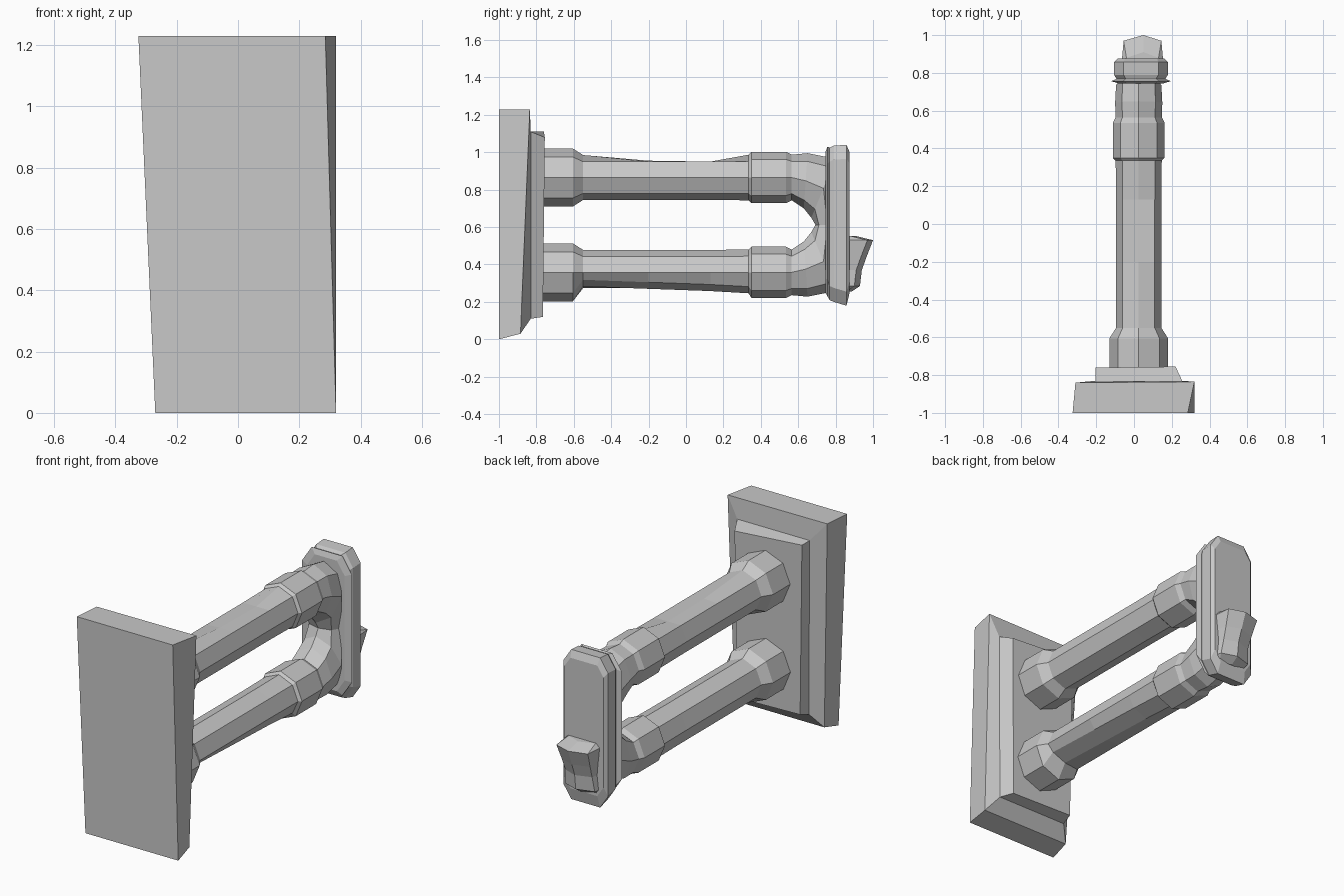
import bpy, bmesh
from math import sin, cos, pi

cube = bpy.data.objects.get("Cube")
if cube:
    bpy.data.objects.remove(cube)

grey = bpy.data.materials.new("plain_grey")
grey.use_nodes = True
colour = (0.58, 0.58, 0.58, 1)
grey.diffuse_color = colour
grey.node_tree.nodes["Principled BSDF"].inputs["Base Color"].default_value = colour

CX = 0.025      # centre line of the handle
MID = 0.6115    # height the two bars mirror about
BAR = 0.865     # height of the upper bar


def loft(name, rings):
    """Skin a list of equal-length point rings and cap both ends."""
    bm = bmesh.new()
    loops = [[bm.verts.new(p) for p in ring] for ring in rings]
    for a, b in zip(loops, loops[1:]):
        for i in range(len(a)):
            j = (i + 1) % len(a)
            bm.faces.new((a[i], a[j], b[j], b[i]))
    bm.faces.new(loops[0])
    bm.faces.new(loops[-1])
    bmesh.ops.recalc_face_normals(bm, faces=bm.faces)
    mesh = bpy.data.meshes.new(name)
    bm.to_mesh(mesh)
    bm.free()
    mesh.materials.append(grey)
    obj = bpy.data.objects.new(name, mesh)
    bpy.context.collection.objects.link(obj)
    return obj


# Wall plate with a skewed rim and a raised panel
loft("wall_plate", [
    [(-.27, -1, 0), (.32, -1, 0), (.285, -1, 1.23), (-.325, -1, 1.23)],
    [(-.26, -.885, .03), (.31, -.885, .03), (.32, -.835, 1.23), (-.31, -.84, 1.23)],
    [(-.2, -.83, .11), (.25, -.83, .11), (.255, -.83, 1.11), (-.205, -.83, 1.11)],
    [(-.19, -.765, .13), (.21, -.765, .12), (.22, -.755, 1.08), (-.205, -.76, 1.11)],
])


# U-shaped handle: octagonal rings spanning from the inner to the outer side
def octagon(inner, outer, rx, sag=0, side_sag=0, flip=False):
    ring = []
    for k in range(8):
        a = k * pi / 4
        y = (inner[0] + outer[0]) / 2 + (outer[0] - inner[0]) / 2 * cos(a)
        z = (inner[1] + outer[1]) / 2 + (outer[1] - inner[1]) / 2 * cos(a)
        z -= sag if k == 0 else side_sag if k == 1 else 0
        ring.append((CX + rx * sin(a), y, 2 * MID - z if flip else z))
    return ring


# (position along the bar, radius, upper sag, lower sag)
stations = [(-.77, .155, 0, 0), (-.605, .155, 0, 0), (-.55, .12, 0, .045),
            (-.2, .12, .03, .032), (.13, .12, .035, .02), (.335, .122, 0, .01),
            (.35, .137, 0, 0), (.535, .137, 0, 0), (.565, .122, 0, 0)]
elbow = [((.63, .70), (.65, .995), .125), ((.67, .65), (.8, .965), .12)]


def half_handle(flip):
    rings = []
    for y, r, up, low in stations:
        sag = low if flip else up
        rings.append(octagon((y, BAR - r), (y, BAR + r), r, sag,
                             sag if flip else 0, flip))
    return rings + [octagon(i, o, rx, flip=flip) for i, o, rx in elbow]


middle = octagon((.692, MID), (.82, MID), .1)
loft("handle", half_handle(False) + [middle] + half_handle(True)[::-1])


# End plate: a tall chamfered block with a thin flange
def tall_octagon(y, w, low, high, cut):
    return [(CX + .012 + x, y, z) for x, z in (
        (-w + cut, low), (w - cut, low), (w, low + 1.5 * cut), (w, high - 1.5 * cut),
        (w - cut, high), (-w + cut, high), (-w, high - 1.5 * cut), (-w, low + 1.5 * cut))]


loft("end_plate", [tall_octagon(*s) for s in (
    (.745, .12, .25, 1.0, .05), (.756, .158, .23, 1.03, .06),
    (.768, .13, .21, 1.025, .05), (.79, .142, .2, 1.035, .05),
    (.858, .142, .18, 1.04, .05), (.875, .125, .25, 1.0, .04))])

# Catch on the back of the end plate: (height, depth, half width)
catch = [(.255, .885, .07), (.285, .93, .095), (.37, .94, .085),
         (.44, .965, .09), (.53, 1.0, .1), (.552, .91, .085)]
loft("catch", [[(.045 - w - .01, .86, z), (.045 - w, d - .03, z), (.05, d, z),
                (.045 + w, d - .03, z), (.045 + w + .01, .86, z)]
               for z, d, w in catch])
